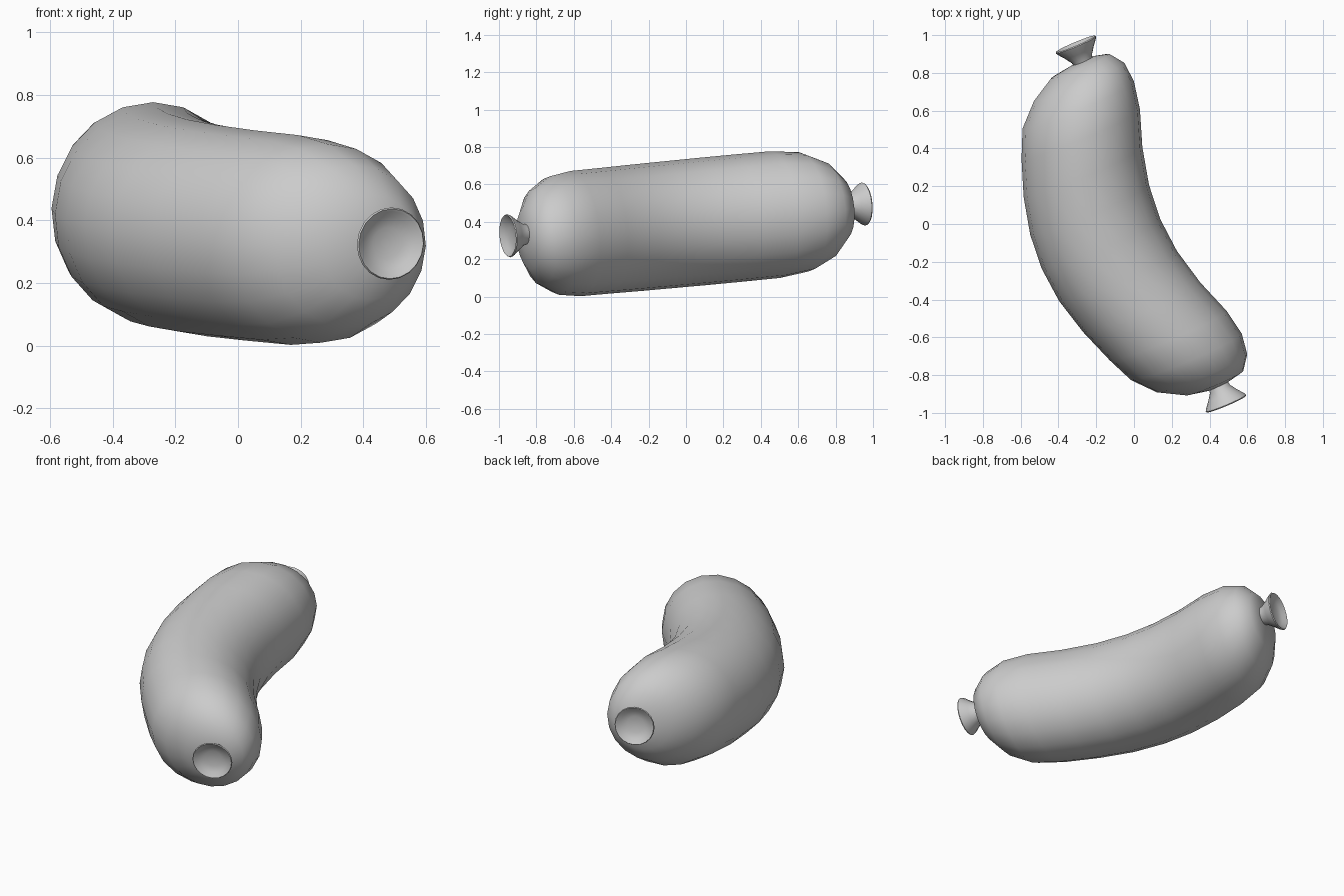
import bpy, bmesh, math
from mathutils import Vector

if "Cube" in bpy.data.objects:
    bpy.data.objects.remove(bpy.data.objects["Cube"])

SEG = 20
AXIS = Vector((-0.80, 1.90, 0.176)).normalized()   # all rings face the overall axis
SIDE = Vector((0, 0, 1)).cross(AXIS).normalized()
UP = AXIS.cross(SIDE)


def loft(name, rings):
    """Skin round rings given as (centre, radius), capped at both ends."""
    bm = bmesh.new()
    loops = []
    for c, r in rings:
        loops.append([bm.verts.new(c + r * (SIDE * math.cos(a) + UP * math.sin(a)))
                      for a in (2 * math.pi * i / SEG for i in range(SEG))])
    for a, b in zip(loops, loops[1:]):
        for i in range(SEG):
            j = (i + 1) % SEG
            bm.faces.new((a[i], a[j], b[j], b[i]))
    bm.faces.new(loops[0])
    bm.faces.new(loops[-1])
    bmesh.ops.recalc_face_normals(bm, faces=bm.faces)
    mesh = bpy.data.meshes.new(name)
    bm.to_mesh(mesh)
    bm.free()
    ob = bpy.data.objects.new(name, mesh)
    bpy.context.collection.objects.link(ob)
    bpy.ops.object.select_all(action='DESELECT')
    ob.select_set(True)
    bpy.context.view_layer.objects.active = ob
    bpy.ops.object.shade_smooth_by_angle(angle=math.radians(50))
    return ob


# Curved sausage body: x, y, radius
spine = [(-0.268, 0.865, 0.06), (-0.285, 0.835, 0.168), (-0.29, 0.752, 0.26),
         (-0.295, 0.63, 0.32), (-0.282, 0.475, 0.34), (-0.27, 0.275, 0.341),
         (-0.235, 0.075, 0.341), (-0.175, -0.105, 0.34), (-0.085, -0.275, 0.339),
         (0.04, -0.44, 0.337), (0.18, -0.59, 0.336), (0.277, -0.703, 0.318),
         (0.36, -0.79, 0.26), (0.425, -0.842, 0.167), (0.438, -0.862, 0.06)]
loft("casing", [(Vector((x, y, 0.393 + 0.095 * y)), r) for x, y, r in spine])

# Flared tied ends: distance from the rim along the axis, radius
flare = [(-0.125, 0.05), (-0.085, 0.058), (-0.05, 0.082), (-0.015, 0.11),
         (-0.004, 0.116), (0.002, 0.112), (-0.002, 0.104), (-0.018, 0.085),
         (-0.028, 0.05), (-0.032, 0.015)]
for name, centre, sign in (("back_tied_end", (-0.309, 0.952, 0.495), 1),
                           ("front_tied_end", (0.488, -0.952, 0.325), -1)):
    loft(name, [(Vector(centre) + AXIS * sign * d, r) for d, r in flare])
